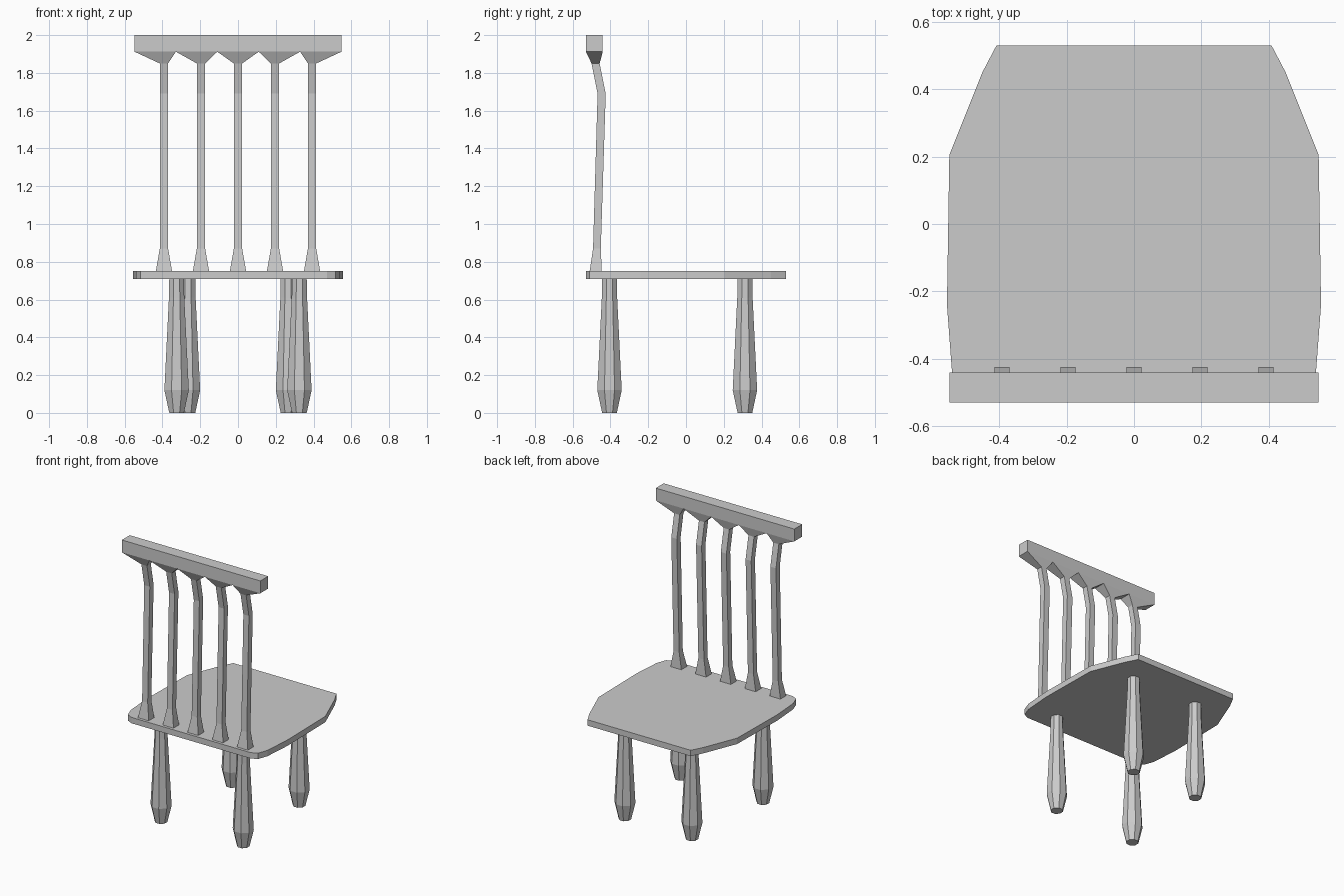
import bpy, bmesh
from math import cos, sin, pi

cube = bpy.data.objects.get("Cube")
if cube:
    bpy.data.objects.remove(cube)

GREY = (0.6, 0.6, 0.6, 1.0)
grey = bpy.data.materials.new("plain grey")
grey.use_nodes = True
grey.diffuse_color = GREY
grey.node_tree.nodes["Principled BSDF"].inputs["Base Color"].default_value = GREY


def loft(name, rings):
    """Skin a stack of equal-sized point rings and cap both ends."""
    bm = bmesh.new()
    loops = [[bm.verts.new(p) for p in ring] for ring in rings]
    n = len(loops[0])
    for low, high in zip(loops, loops[1:]):
        for i in range(n):
            j = (i + 1) % n
            bm.faces.new((low[i], low[j], high[j], high[i]))
    bm.faces.new(loops[0][::-1])
    bm.faces.new(loops[-1])
    bmesh.ops.recalc_face_normals(bm, faces=bm.faces)
    mesh = bpy.data.meshes.new(name)
    bm.to_mesh(mesh)
    bm.free()
    mesh.materials.append(grey)
    obj = bpy.data.objects.new(name, mesh)
    bpy.context.collection.objects.link(obj)
    return obj


def rectangle(x0, x1, y0, y1, z):
    return [(x0, y0, z), (x1, y0, z), (x1, y1, z), (x0, y1, z)]


def circle(x, y, radius, z, sides=8):
    angles = [2 * pi * (i + 0.5) / sides for i in range(sides)]
    return [(x + radius * cos(a), y + radius * sin(a), z) for a in angles]


# Seat: mirrored outline, tapered at one end, small clipped corners at the other
half = [(0.47, -0.53), (0.515, -0.51), (0.54, -0.44), (0.555, -0.24),
        (0.548, 0.205), (0.45, 0.45), (0.408, 0.53)]
outline = half + [(-x, y) for x, y in reversed(half)]
loft("seat", [[(x, y, z) for x, y in outline] for z in (0.71, 0.752)])

# Legs: faceted, swelling just above the foot
LEG_PROFILE = [(0.042, 0), (0.07, 0.12), (0.044, 0.61), (0.042, 0.712)]
for end, x, y in (("back", 0.325, -0.405), ("front", 0.265, 0.312)):
    for side, sign in (("left", 1), ("right", -1)):
        loft(f"{end}_leg_{side}",
             [circle(sign * x, y, r, z) for r, z in LEG_PROFILE])

# Top rail
RAIL_HALF, RAIL_BACK, RAIL_FRONT, RAIL_LOW = 0.548, -0.53, -0.441, 1.912
loft("top_rail", [rectangle(-RAIL_HALF, RAIL_HALF, RAIL_BACK, RAIL_FRONT, z)
                  for z in (RAIL_LOW, 2.0)])

# Back spindles: flared foot, bent shaft, and a head that spreads into the rail
SPINDLE = [(0.043, -0.51, -0.446, 0.75), (0.022, -0.492, -0.451, 0.87),
           (0.022, -0.468, -0.425, 1.69), (0.022, -0.5, -0.457, 1.85)]
bay = 2 * RAIL_HALF / 5
for i in range(5):
    x = (i - 2) * 0.196
    rings = [rectangle(x - w, x + w, y0, y1, z) for w, y0, y1, z in SPINDLE]
    start = -RAIL_HALF + i * bay
    rings.append(rectangle(start, start + bay, RAIL_BACK, RAIL_FRONT, RAIL_LOW))
    loft(f"back_spindle_{i + 1}", rings)
